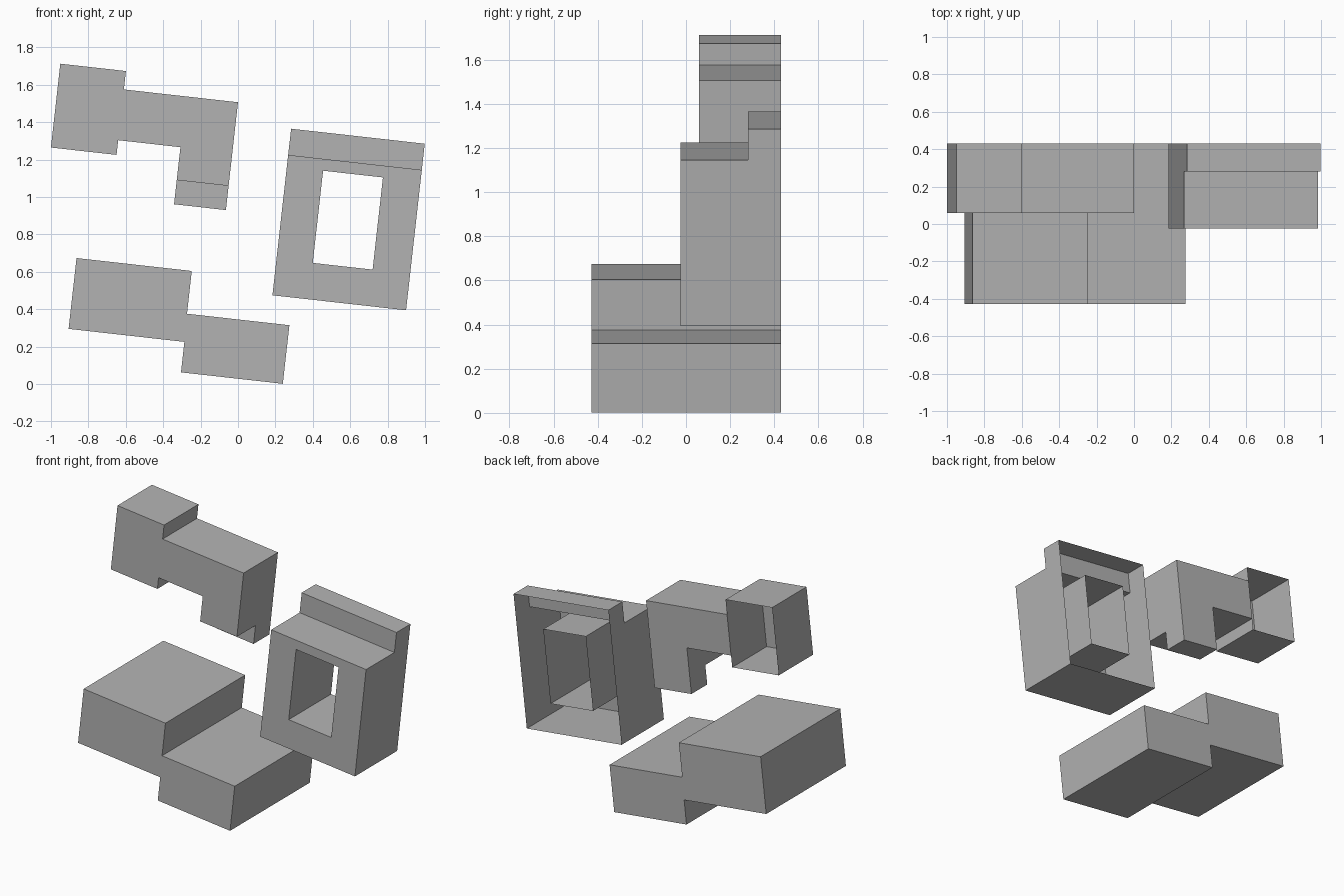
import bpy, bmesh
from math import radians

cube = bpy.data.objects.get("Cube")
if cube:
    bpy.data.objects.remove(cube, do_unlink=True)

TILT = radians(6.4)   # every block leans by the same angle
BACK = 0.43

grey = bpy.data.materials.new("plain grey")
grey.use_nodes = True
grey.diffuse_color = (0.45, 0.45, 0.45, 1)
grey.node_tree.nodes["Principled BSDF"].inputs["Base Color"].default_value = grey.diffuse_color


def prism(name, outline, start, end, along="y"):
    """Extrude an (x, z) outline along y, or a (y, z) outline along x."""
    bm = bmesh.new()
    place = (lambda a, z, d: (a, d, z)) if along == "y" else (lambda a, z, d: (d, a, z))
    loops = [[bm.verts.new(place(a, z, d)) for a, z in outline] for d in (start, end)]
    for loop in loops:
        bm.faces.new(loop)
    for i in range(len(outline)):
        j = (i + 1) % len(outline)
        bm.faces.new((loops[0][i], loops[0][j], loops[1][j], loops[1][i]))
    bmesh.ops.recalc_face_normals(bm, faces=bm.faces)
    mesh = bpy.data.meshes.new(name)
    bm.to_mesh(mesh)
    bm.free()
    mesh.materials.append(grey)
    obj = bpy.data.objects.new(name, mesh)
    bpy.context.collection.objects.link(obj)
    obj.rotation_euler.y = TILT
    return obj


def rect(x0, x1, z0, z1):
    return [(x0, z0), (x1, z0), (x1, z1), (x0, z1)]


def cut(obj, cutter):
    """Subtract the cutter, then throw it away."""
    cutter.hide_render = True
    mod = obj.modifiers.new("cut", "BOOLEAN")
    mod.operation, mod.solver, mod.object = "DIFFERENCE", "EXACT", cutter
    bpy.context.view_layer.objects.active = obj
    bpy.ops.object.modifier_apply(modifier=mod.name)
    bpy.data.objects.remove(cutter, do_unlink=True)


def open_back(obj):
    """Remove the back faces so the block becomes a thin shell."""
    bm = bmesh.new()
    bm.from_mesh(obj.data)
    rear = [f for f in bm.faces if all(v.co.y > BACK - 0.001 for v in f.verts)]
    bmesh.ops.delete(bm, geom=rear, context="FACES")
    bm.to_mesh(obj.data)
    bm.free()


# Lower stepped block: two overlapping slabs as one solid
prism("stepped_base", [
    (-0.31, 0.028), (0.238, 0.028), (0.238, 0.343), (-0.313, 0.343),
    (-0.313, 0.573), (-0.933, 0.573), (-0.933, 0.192), (-0.31, 0.192),
], -0.428, BACK)

# Window frame: stepped shell with a tunnel through it, open at the back
frame = prism("window_frame", [
    (-0.025, 0.492), (BACK, 0.492), (BACK, 1.388),
    (0.28, 1.388), (0.28, 1.247), (-0.025, 1.247),
], 0.13, 0.849, along="x")
cut(frame, prism("window_cutter", rect(0.325, 0.647, 0.688, 1.184), -0.2, 0.6))
open_back(frame)

# Bent arm with its leg notched at the front
arm = prism("bent_arm", [
    (-0.782, 1.224), (-0.447, 1.224), (-0.447, 0.917),
    (-0.168, 0.917), (-0.168, 1.497), (-0.782, 1.497),
], 0.06, BACK)
cut(arm, prism("notch_cutter", rect(-0.6, 0, 0.8, 1.047), -0.1, 0.26))

# Box at the end of the arm, open at the back
open_back(prism("end_box", rect(-1.135, -0.782, 1.145, 1.596), 0.06, BACK))
